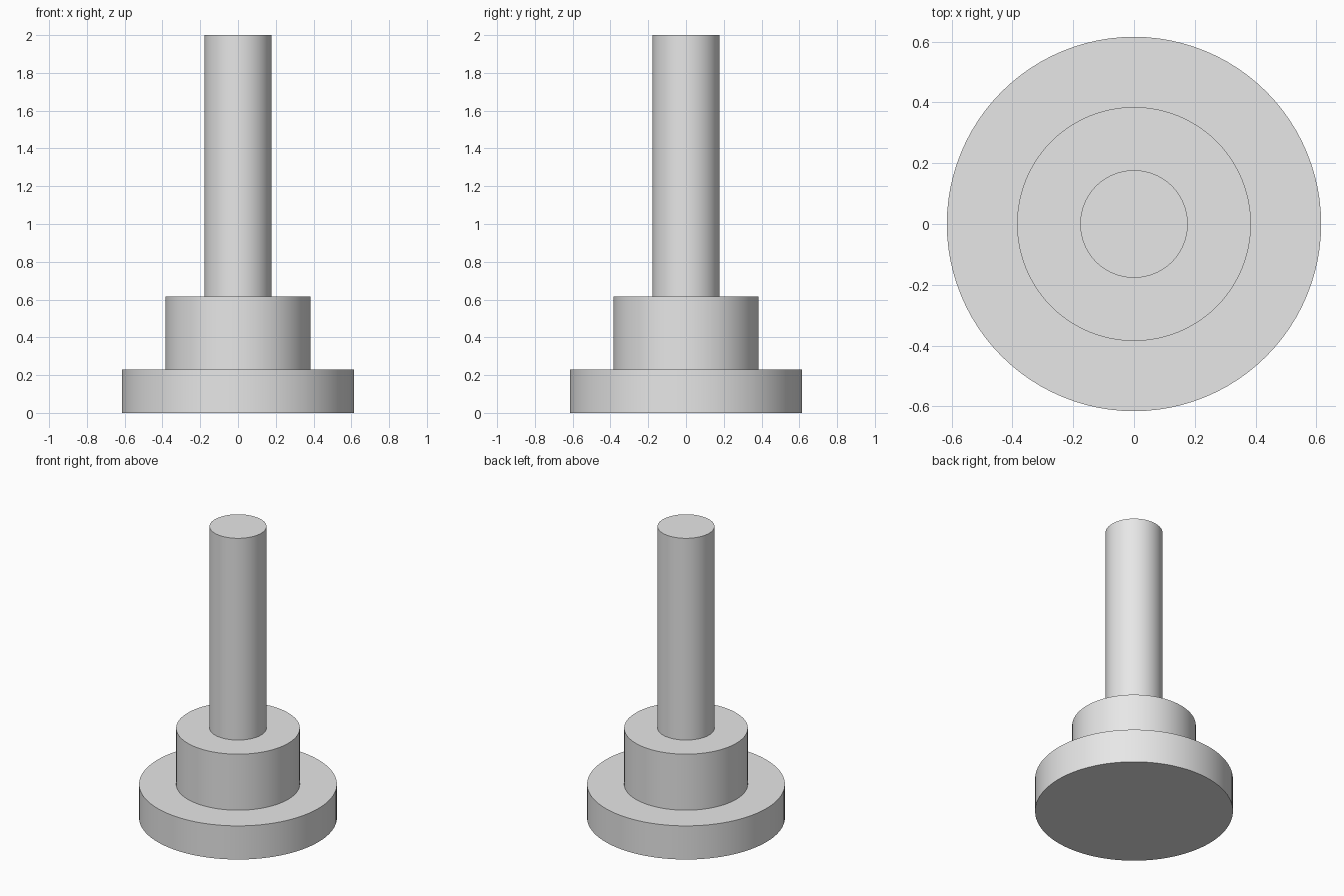
import bpy
import bmesh
import math

if "Cube" in bpy.data.objects:
    bpy.data.objects.remove(bpy.data.objects["Cube"])

SEGMENTS = 96
U = 2 / 26  # the part is 26 units tall

# Half profile (radius, height): flange, hub, shaft
profile = [(0, 0), (8, 0), (8, 3), (5, 3), (5, 8), (2.3, 8), (2.3, 26), (0, 26)]

# Revolve the profile into one closed solid
bm = bmesh.new()
verts = [bm.verts.new((r * U, 0, z * U)) for r, z in profile]
edges = [bm.edges.new(pair) for pair in zip(verts, verts[1:])]
bmesh.ops.spin(bm, geom=verts + edges, cent=(0, 0, 0), axis=(0, 0, 1),
               angle=math.tau, steps=SEGMENTS, use_merge=False)
bmesh.ops.remove_doubles(bm, verts=bm.verts[:], dist=1e-5)
bmesh.ops.recalc_face_normals(bm, faces=bm.faces[:])

mesh = bpy.data.meshes.new("stepped_shaft")
bm.to_mesh(mesh)
bm.free()
shaft = bpy.data.objects.new("stepped_shaft", mesh)
bpy.context.collection.objects.link(shaft)

# Plain grey metal
grey = bpy.data.materials.new("light_grey")
grey.diffuse_color = (0.8, 0.8, 0.8, 1)
grey.use_nodes = True
grey.node_tree.nodes["Principled BSDF"].inputs["Base Color"].default_value = grey.diffuse_color
mesh.materials.append(grey)

# Smooth round walls, sharp steps
bpy.context.view_layer.objects.active = shaft
shaft.select_set(True)
bpy.ops.object.shade_smooth_by_angle(angle=math.radians(30))
